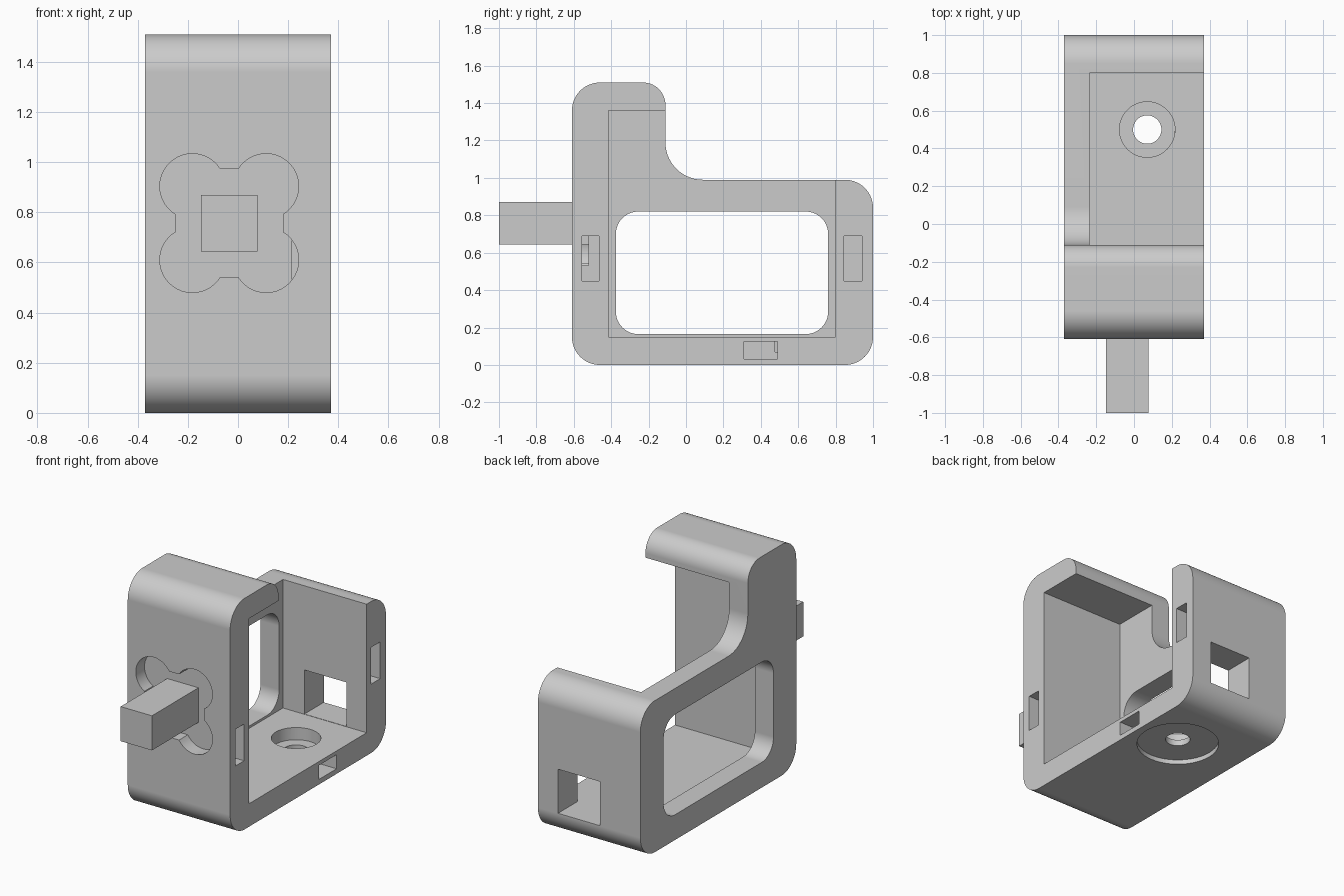
import bpy, bmesh
from math import sin, cos, pi, radians
from mathutils import Vector

if "Cube" in bpy.data.objects:
    bpy.data.objects.remove(bpy.data.objects["Cube"])

grey = bpy.data.materials.new("plain_grey")
grey.use_nodes = True
grey.diffuse_color = (0.6, 0.6, 0.6, 1)
grey.node_tree.nodes["Principled BSDF"].inputs["Base Color"].default_value = (0.6, 0.6, 0.6, 1)


def rounded(corners, steps=14):
    """Outline from right-angled corners (u, v, radius)."""
    out = []
    for i, (u, v, r) in enumerate(corners):
        p = Vector((u, v))
        if r == 0:
            out.append(p)
            continue
        a = (Vector(corners[i - 1][:2]) - p).normalized()
        b = (Vector(corners[(i + 1) % len(corners)][:2]) - p).normalized()
        centre = p + r * (a + b)
        for k in range(steps + 1):
            t = k / steps * pi / 2
            out.append(centre - r * (b * cos(t) + a * sin(t)))
    return out


def rect(u0, u1, v0, v1, r=0):
    return rounded([(u0, v0, r), (u1, v0, r), (u1, v1, r), (u0, v1, r)])


def circle(u, v, r, n=48):
    return [Vector((u + r * cos(2 * pi * k / n), v + r * sin(2 * pi * k / n))) for k in range(n)]


def prism(name, outline, axis, lo, hi):
    """Extrude an outline along one axis."""
    place = {"x": lambda p, w: (w, p[0], p[1]),
             "y": lambda p, w: (p[0], w, p[1]),
             "z": lambda p, w: (p[0], p[1], w)}[axis]
    bm = bmesh.new()
    low = [bm.verts.new(place(p, lo)) for p in outline]
    high = [bm.verts.new(place(p, hi)) for p in outline]
    bm.faces.new(low)
    bm.faces.new(high)
    for i in range(len(low)):
        bm.faces.new((low[i - 1], low[i], high[i], high[i - 1]))
    bmesh.ops.recalc_face_normals(bm, faces=bm.faces)
    mesh = bpy.data.meshes.new(name)
    bm.to_mesh(mesh)
    bm.free()
    mesh.materials.append(grey)
    obj = bpy.data.objects.new(name, mesh)
    bpy.context.collection.objects.link(obj)
    return obj


def activate(obj):
    bpy.ops.object.select_all(action="DESELECT")
    obj.select_set(True)
    bpy.context.view_layer.objects.active = obj


def cut(target, outline, axis, lo, hi):
    cutter = prism("cutter", outline, axis, lo, hi)
    cutter.hide_render = True
    mod = target.modifiers.new("cut", "BOOLEAN")
    mod.operation, mod.solver, mod.object = "DIFFERENCE", "EXACT", cutter
    activate(target)
    bpy.ops.object.modifier_apply(modifier=mod.name)
    bpy.data.objects.remove(cutter)


# Stepped body with rounded corners
SIDE = 0.37
body = prism("holder_body", rounded([
    (-0.61, 0, 0.15), (1, 0, 0.15), (1, 0.99, 0.15), (-0.11, 0.99, 0.2),
    (-0.11, 1.51, 0.12), (-0.61, 1.51, 0.15)]), "x", -SIDE, SIDE)

# Main pocket, open on the left side and above the low part
cut(body, rect(-0.415, 0.8, 0.15, 1.36), "x", -0.235, 0.5)

# Rounded window through the side wall
cut(body, rect(-0.375, 0.76, 0.165, 0.82, 0.12), "x", -0.5, -0.15)

# Square opening in the rear wall
cut(body, rect(-0.08, 0.225, 0.152, 0.44), "y", 0.7, 1.1)

# Slots in the open rim
for y0, y1, z0, z1 in [(-0.555, -0.465, 0.45, 0.69), (0.845, 0.94, 0.45, 0.69),
                       (0.31, 0.49, 0.033, 0.125)]:
    cut(body, rect(y0, y1, z0, z1), "x", 0.215, 0.5)

# Screw hole: through bore, upper counterbore, shallow lower recess
for r, lo, hi in [(0.075, -0.1, 0.3), (0.147, 0.07, 0.3), (0.25, -0.1, 0.03)]:
    cut(body, circle(0.07, 0.5, r), "z", lo, hi)

# Four-lobed recess in the front wall
clover = []
for quarter in range(4):
    turn = quarter * pi / 2
    for k in range(25):
        a = radians(-58.5 + 207 * k / 24)
        x, z = 0.147 + 0.13 * cos(a), 0.147 + 0.13 * sin(a)
        clover.append((-0.035 + x * cos(turn) - z * sin(turn),
                       0.757 + x * sin(turn) + z * cos(turn)))
cut(body, clover, "y", -0.8, -0.52)

activate(body)
bpy.ops.object.shade_smooth_by_angle(angle=radians(30))
weighted = body.modifiers.new("even_shading", "WEIGHTED_NORMAL")
weighted.keep_sharp = True

# Square peg standing out of the recess
prism("front_peg", rect(-0.148, 0.078, 0.644, 0.87), "y", -1, -0.5)
